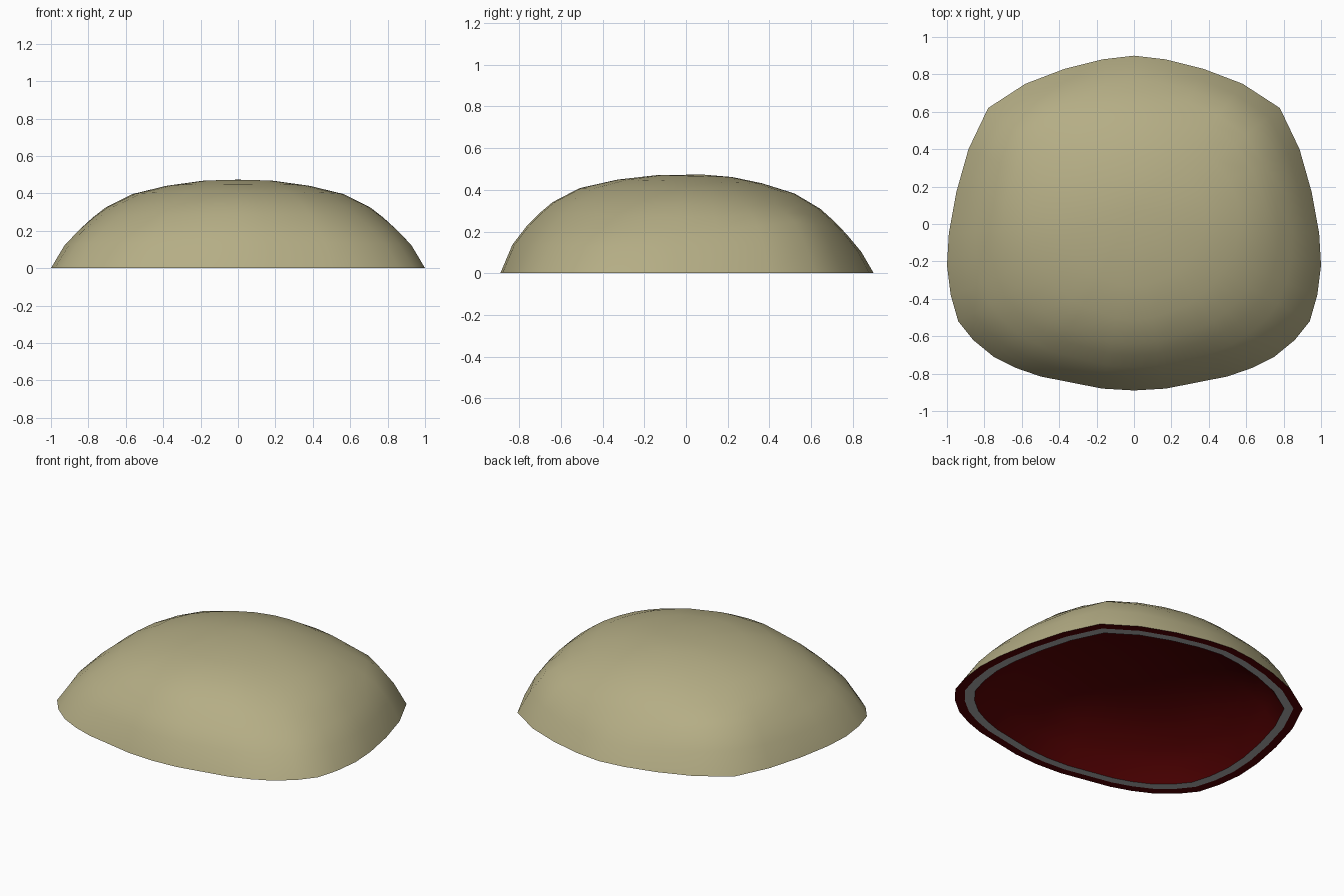
import bpy, bmesh, math

if "Cube" in bpy.data.objects:
    bpy.data.objects.remove(bpy.data.objects["Cube"])

def material(name, rgb):
    m = bpy.data.materials.new(name)
    m.diffuse_color = (*rgb, 1)
    m.use_nodes = True
    m.node_tree.nodes["Principled BSDF"].inputs["Base Color"].default_value = m.diffuse_color
    return m

KHAKI = material("khaki", (0.46, 0.42, 0.235))
RED = material("dark red", (0.085, 0.0003, 0.0006))
GREY = material("light grey", (0.42, 0.42, 0.42))

# Half outline of the rim (back to front), mirrored in x
half = [(0, .9), (.17, .88), (.37, .83), (.58, .75), (.78, .62), (.885, .40),
        (.95, .17), (.99, -.05), (1, -.22), (.98, -.38), (.94, -.52), (.86, -.62),
        (.75, -.71), (.63, -.77), (.5, -.815), (.17, -.88), (0, -.89)]
outline = half + [(-x, y) for x, y in half[-2:0:-1]]

# Dome profile: outline scale, height
dome = [(1, 0), (.935, .12), (.86, .205), (.79, .27), (.72, .325), (.58, .395),
        (.39, .44), (.2, .466), (0, .473)]

def lean(x, y, s):
    """Slightly steeper front and fuller back corners."""
    corner = max(0, abs(x) * y / .484) ** 2
    bump = max(0, 1 - (.87 - s) / .2) if s < .87 else (1 - s) / .13
    return -.025 * y * s * (1 - s ** 24) + .055 * corner * bump

def place(x, y, z, s, size, shaped):
    """The outline softens into an oval and shifts back towards the top."""
    oval = math.hypot(x / .98, y / .89)
    k = s * (1 + (1 / oval - 1) * min(1.2, 3 * (1 - s)))
    return (x * k * size, (y * k + .08 * (1 - s) ** 3) * size, z + shaped * lean(x, y, s))

def rings(name, profile, mat, flip=False, shaped=0, size=1, flat=False):
    """Loft scaled copies of the outline; a scale of zero closes at a point."""
    bm = bmesh.new()
    prev, n = None, len(outline)
    for s, z in profile:
        if flat:
            cur = [bm.verts.new((x * s, y * s, z)) for x, y in outline]
        elif s == 0:
            cur = [bm.verts.new(place(0.001, 0, z, 0, size, 0))] * n
        else:
            cur = [bm.verts.new(place(x, y, z, s, size, shaped)) for x, y in outline]
        if prev:
            for i in range(n):
                j = (i + 1) % n
                f = [prev[j], prev[i], cur[i]] + ([cur[j]] if s else [])
                bm.faces.new(f[::-1] if flip else f).smooth = True
        prev = cur
    me = bpy.data.meshes.new(name)
    bm.to_mesh(me)
    bm.free()
    me.materials.append(mat)
    ob = bpy.data.objects.new(name, me)
    bpy.context.collection.objects.link(ob)
    return ob

# Outer shell
rings("outer_shell", dome, KHAKI, shaped=1)
# Flat underside: red lip, then pale band
rings("lip", [(1, 0), (.945, 0)], RED, True, flat=True)
rings("pale_band", [(.945, 0), (.89, 0)], GREY, True, flat=True)
# Hollow inside
rings("inner_lining", [(s, z * .75) for s, z in dome], RED, True, size=.89, shaped=.75)
